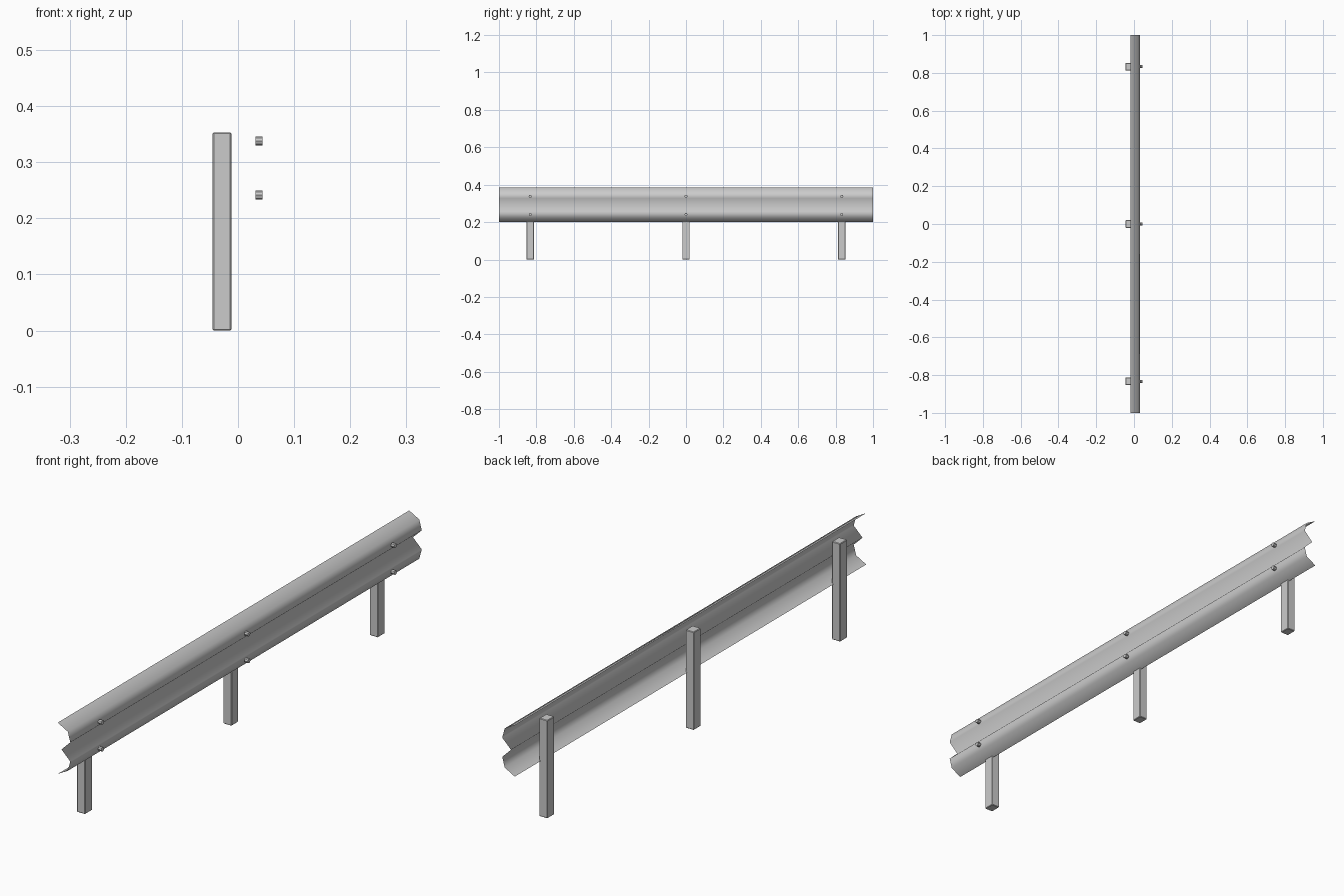
import bpy, math

if "Cube" in bpy.data.objects:
    bpy.data.objects.remove(bpy.data.objects["Cube"])

POST_Y = (-0.833, 0.0, 0.833)

# W-shaped sheet rail: profile in x, z swept along y
profile = [(-0.018, 0.385), (0.022, 0.363), (0.032, 0.327), (-0.003, 0.2925),
           (0.032, 0.258), (0.022, 0.222), (-0.018, 0.2)]
n = len(profile)
verts = [(x, y, z) for y in (-1, 1) for x, z in profile]
faces = [(i, i + 1, n + i + 1, n + i) for i in range(n - 1)]
mesh = bpy.data.meshes.new("guard_rail")
mesh.from_pydata(verts, [], [f[::-1] for f in faces])
mesh.polygons.foreach_set("use_smooth", [True] * len(faces))
rail = bpy.data.objects.new("guard_rail", mesh)
bpy.context.collection.objects.link(rail)


def post(y):
    bpy.ops.mesh.primitive_cube_add(size=1, location=(-0.0285, y, 0.1765))
    ob = bpy.context.object
    ob.name = "post"
    ob.scale = (0.033, 0.04, 0.353)
    bpy.ops.object.transform_apply(location=False, rotation=False, scale=True)
    bev = ob.modifiers.new("edge_bevel", "BEVEL")
    bev.width = 0.002
    bev.segments = 1


def bolt(y, z):
    bpy.ops.mesh.primitive_cylinder_add(vertices=8, radius=0.008, depth=0.013,
                                        location=(0.0375, y, z),
                                        rotation=(0, math.pi / 2, 0))
    bpy.context.object.name = "bolt"


# Posts with two bolt heads each
for y in POST_Y:
    post(y)
    for z in (0.2415, 0.338):
        bolt(y, z)
